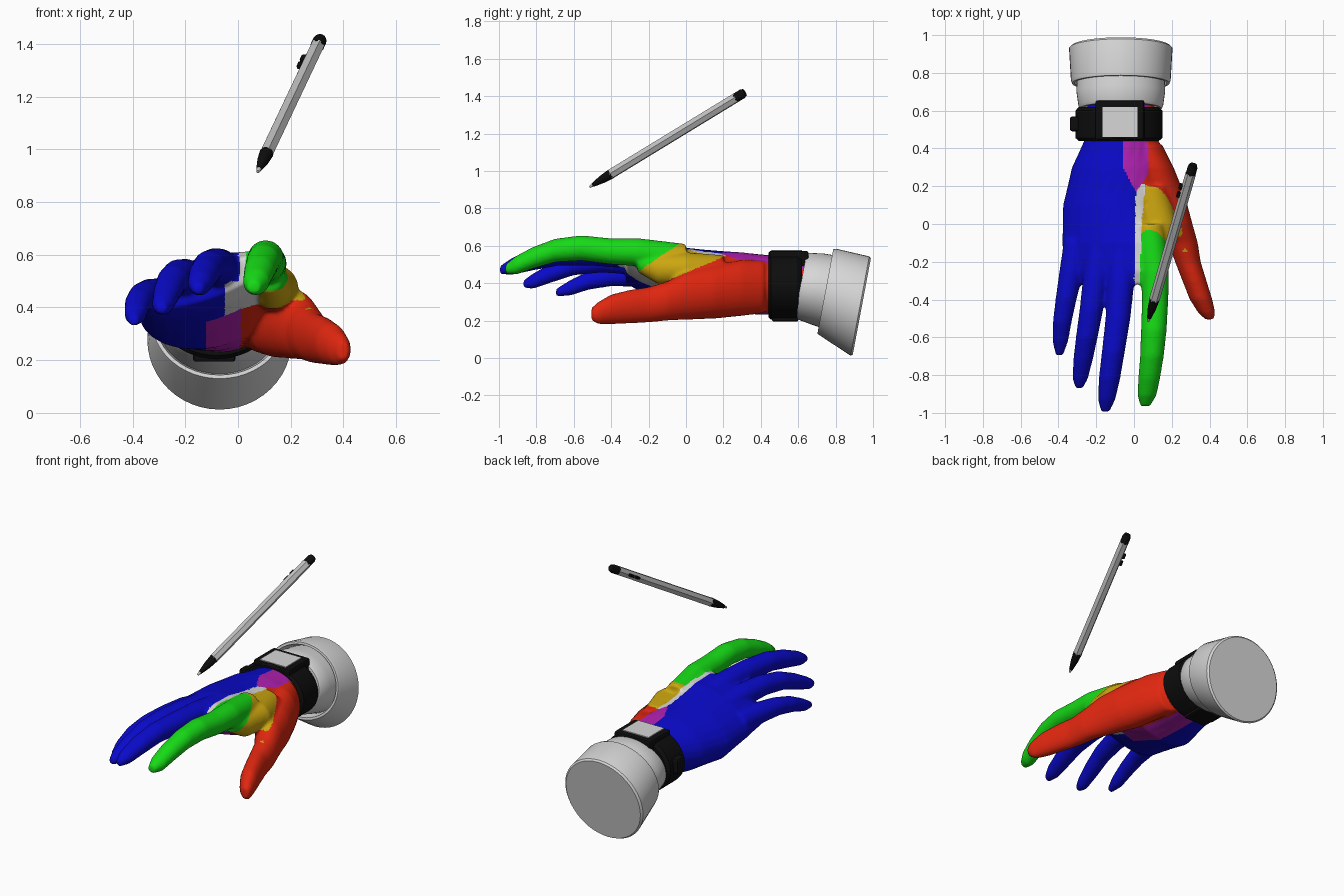
import bpy, bmesh, math
from mathutils import Vector, Matrix

cube = bpy.data.objects.get("Cube")
if cube:
    bpy.data.objects.remove(cube, do_unlink=True)


def material(name, r, g, b):
    mat = bpy.data.materials.new(name)
    mat.use_nodes = True
    mat.diffuse_color = (r, g, b, 1)
    bsdf = next(n for n in mat.node_tree.nodes if n.type == "BSDF_PRINCIPLED")
    bsdf.inputs["Base Color"].default_value = (r, g, b, 1)
    bsdf.inputs["Roughness"].default_value = 0.6
    return mat


blue = material("blue", 0.003, 0.003, 0.6)
green = material("green", 0.008, 0.7, 0.008)
red = material("red", 0.75, 0.02, 0.005)
yellow = material("yellow", 0.6, 0.38, 0.005)
purple = material("purple", 0.45, 0.015, 0.45)
light_grey = material("light grey", 0.68, 0.68, 0.68)
pen_grey = material("pen grey", 0.55, 0.55, 0.55)
black = material("black", 0.004, 0.004, 0.004)


def loft(bm, rings, sides=24, lean=0.0):
    """Skin elliptical rings (x, y, z, half width, half height, roll) and cap the ends."""
    loops = []
    for ring in rings:
        x, y, z, rx = ring[:4]
        rz = ring[4] if len(ring) > 4 else rx
        roll = ring[5] if len(ring) > 5 else 0.0
        loop = []
        for i in range(sides):
            a = math.tau * i / sides
            u, v = rx * math.cos(a), rz * math.sin(a)
            side = u * math.cos(roll) - v * math.sin(roll)
            up = u * math.sin(roll) + v * math.cos(roll)
            loop.append(bm.verts.new((x + side, y + up * math.sin(lean), z + up * math.cos(lean))))
        loops.append(loop)
    faces = [bm.faces.new(loops[0]), bm.faces.new(loops[-1][::-1])]
    for a, b in zip(loops, loops[1:]):
        for i in range(sides):
            j = (i + 1) % sides
            faces.append(bm.faces.new((a[i], b[i], b[j], a[j])))
    bmesh.ops.recalc_face_normals(bm, faces=faces)


def finish(name, bm, *mats):
    mesh = bpy.data.meshes.new(name)
    bm.to_mesh(mesh)
    bm.free()
    obj = bpy.data.objects.new(name, mesh)
    bpy.context.collection.objects.link(obj)
    for mat in mats:
        mesh.materials.append(mat)
    return obj


def smooth(obj, degrees=35):
    bpy.ops.object.select_all(action="DESELECT")
    obj.select_set(True)
    bpy.context.view_layer.objects.active = obj
    bpy.ops.object.shade_smooth_by_angle(angle=math.radians(degrees))


def lofted(name, mat, rings, sides=48, lean=0.0):
    bm = bmesh.new()
    loft(bm, rings, sides, lean)
    obj = finish(name, bm, mat)
    smooth(obj)
    return obj


def box(name, mat, centre, size, bevel=0.0):
    bm = bmesh.new()
    bmesh.ops.create_cube(bm, size=1, matrix=Matrix.Translation(centre) @ Matrix.Diagonal((*size, 1)))
    if bevel:
        bmesh.ops.bevel(bm, geom=bm.edges[:], offset=bevel, segments=2, affect="EDGES", profile=0.5)
    return finish(name, bm, mat)


# Hand: overlapping lofts fused into one skin
palm = [(-.07, .72, .39, .17, .13), (-.065, .45, .39, .195, .16),
        (-.09, .3, .4, .24, .165, .1), (-.12, .1, .41, .26, .165, .2),
        (-.12, -.1, .46, .27, .13, .3), (-.115, -.25, .485, .27, .095, .35),
        (-.11, -.32, .495, .23, .06, .35)]
thumb = [(.06, .42, .38, .09, .14), (.1, .3, .375, .11, .15), (.15, .15, .355, .12, .145),
         (.215, 0, .335, .095, .13), (.26, -.1, .305, .078, .105), (.285, -.2, .285, .068, .095),
         (.32, -.3, .275, .064, .09), (.355, -.4, .26, .06, .08),
         (.385, -.47, .24, .045, .06), (.4, -.505, .235, .022, .035)]
web = [(.08, .2, .45, .1), (.13, 0, .475, .1, .09), (.135, -.15, .475, .07, .08),
       (.12, -.26, .51, .05)]
index = [(.08, 0, .53, .08), (.11, -.25, .565, .075), (.112, -.4, .57, .07),
         (.105, -.56, .588, .068), (.095, -.7, .575, .063), (.08, -.82, .535, .058),
         (.068, -.91, .495, .05), (.06, -.965, .475, .025)]
middle = [(-.06, -.1, .52, .08), (-.07, -.3, .55, .073), (-.085, -.5, .56, .066),
          (-.11, -.68, .555, .061), (-.13, -.82, .525, .057), (-.145, -.93, .49, .046),
          (-.152, -.995, .47, .022)]
ring_finger = [(-.18, -.1, .49, .08), (-.2, -.28, .515, .07), (-.225, -.45, .52, .063),
               (-.25, -.6, .5, .058), (-.27, -.72, .455, .052), (-.285, -.82, .41, .041),
               (-.29, -.87, .395, .02)]
little = [(-.3, -.08, .44, .07), (-.33, -.25, .445, .065), (-.36, -.4, .44, .056),
          (-.38, -.52, .415, .05), (-.39, -.62, .375, .042), (-.395, -.695, .35, .02)]

bm = bmesh.new()
for rings in (palm, thumb, web, index, middle, ring_finger, little):
    loft(bm, rings)
hand = finish("hand", bm)
remesh = hand.modifiers.new("fuse", "REMESH")
remesh.mode = "VOXEL"
remesh.voxel_size = 0.009
relax = hand.modifiers.new("relax", "SMOOTH")
relax.factor = 0.5
relax.iterations = 10
bpy.context.view_layer.update()
skin = bpy.data.meshes.new_from_object(hand.evaluated_get(bpy.context.evaluated_depsgraph_get()))
hand.modifiers.clear()
hand.data = skin
skin.materials.clear()
zones = [blue, green, red, yellow, purple, light_grey]
for mat in zones:
    skin.materials.append(mat)


def ramp(y, points):
    """Piecewise linear x along y, for points listed from back to front."""
    if y >= points[0][0]:
        return points[0][1]
    for (y0, x0), (y1, x1) in zip(points, points[1:]):
        if y >= y1:
            return x0 + (x1 - x0) * (y0 - y) / (y0 - y1)
    return points[-1][1]


def zone(c, n):
    x, y, z = c
    if x > .2 and y < -.15 and z < .4:
        return red
    if y < -.36:
        return green if x > .015 else blue
    thumb_side = z < max(.37, .455 + .425 * y)
    if n.z < -.1 and z < .5:
        # Palm side
        if x < -.12:
            return blue
        if x < .01:
            return purple if y > -.15 else light_grey if x > -.05 else blue
        if thumb_side:
            return red
        if x < .08:
            return light_grey
    else:
        # Back of the hand
        if x < ramp(y, [(.3, -.06), (.17, .01), (-.3, 0), (-.36, .015)]):
            return blue
        if x < .075 and y > .17 + 1.5 * (x - .01):
            return purple
        if thumb_side or (y > .22 and x > .075):
            return red
        if x < ramp(y, [(.27, .09), (.2, .06), (0, .04), (-.36, .03)]):
            return light_grey
    return yellow if y > -.05 - 1.5 * (.6 - z) and y < .22 else green


for face in skin.polygons:
    face.material_index = zones.index(zone(face.center, face.normal))
smooth(hand, 80)

# Wrist watch
lofted("watch_strap", black, [(-.08, .44, .39, .212, .172), (-.08, .455, .39, .23, .185),
                              (-.08, .6, .39, .23, .185), (-.08, .62, .39, .212, .172)])
box("watch_body", black, (-.075, .55, .53), (.26, .21, .085), .012)
box("watch_screen", light_grey, (-.075, .54, .574), (.185, .16, .008))
box("watch_crown", black, (-.315, .53, .41), (.05, .08, .1), .015)
box("watch_clasp", black, (-.09, .53, .21), (.16, .14, .03), .008)

# Stepped sleeve cuff with an open front
cuff = [(.94, .275, .262, .262), (.93, .278, .274, .27), (.76, .352, .264, .236),
        (.745, .356, .258, .23), (.745, .356, .244, .216), (.8, .345, .232, .2),
        (.7, .37, .235, .192), (.625, .385, .224, .18), (.612, .387, .216, .172),
        (.612, .387, .2, .156), (.67, .376, .185, .145)]
lofted("sleeve_cuff", light_grey, [(-.07, *ring) for ring in cuff], lean=.186)

# Floating pen, built along its own y axis and then aimed
tip, end = Vector((.075, -.515, .915)), Vector((.313, .31, 1.418))
aim = Matrix.Translation(tip) @ (end - tip).to_track_quat("Y", "Z").to_matrix().to_4x4()
pen_parts = [
    ("pen_nib", pen_grey, 12, [(0, .006), (.03, .011)]),
    ("pen_cone", black, 12, [(.02, .011), (.08, .022), (.14, .027)]),
    ("pen_barrel", pen_grey, 6, [(.135, .028), (.945, .028)]),
    ("pen_cap", black, 12, [(.94, .026), (.985, .026), (1, .02)]),
]
for name, mat, sides, profile in pen_parts:
    lofted(name, mat, [(0, y, 0, r) for y, r in profile], sides).matrix_world = aim
for i in range(2):
    button = box(f"pen_button_{i}", black, (-.031, .8 + .05 * i, 0), (.022, .035, .016), .004)
    button.matrix_world = aim
